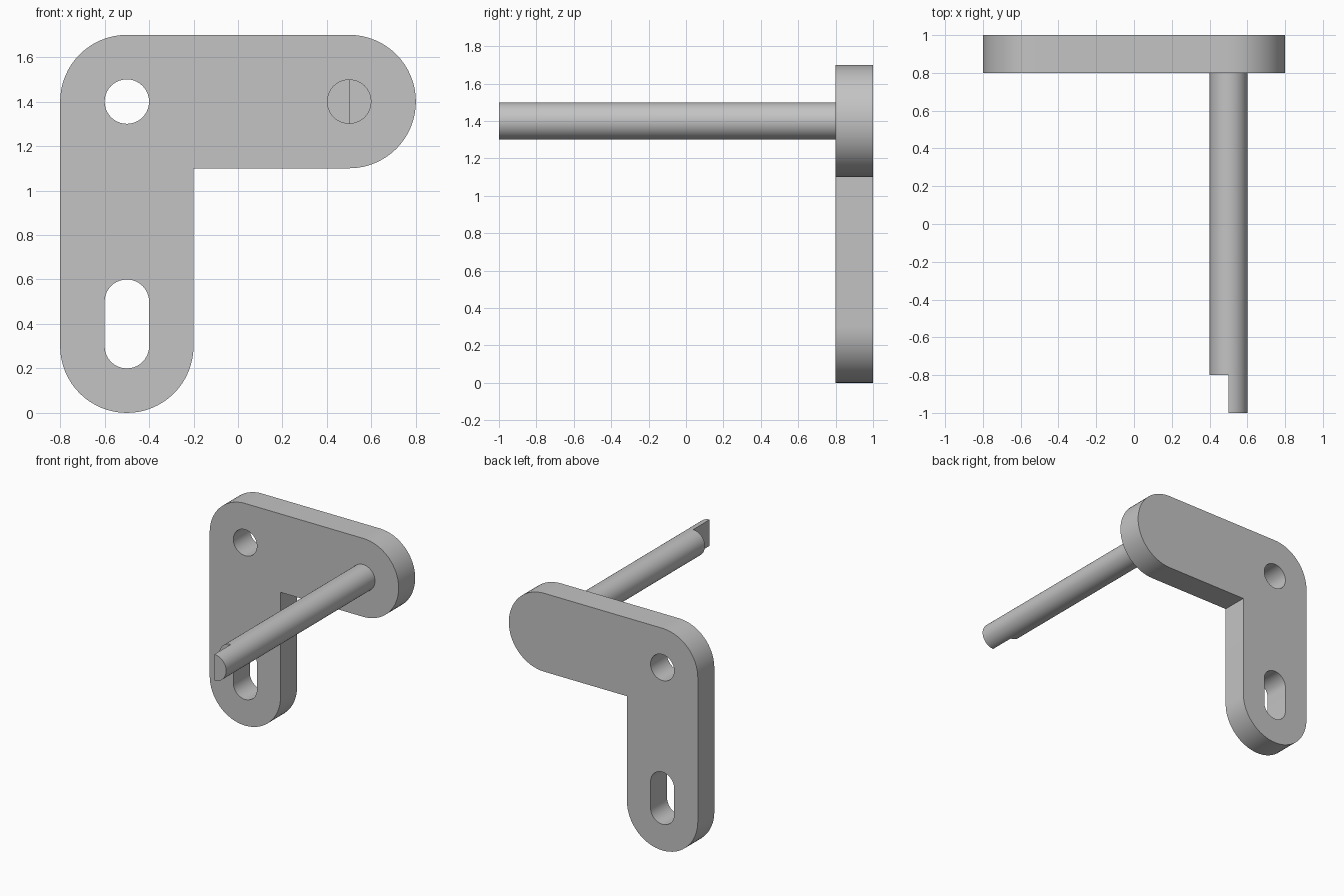
import bpy, bmesh, math
from mathutils import Vector

cube = bpy.data.objects.get("Cube")
if cube:
    bpy.data.objects.remove(cube, do_unlink=True)

steel = bpy.data.materials.new("grey_steel")
steel.use_nodes = True
grey = (0.55, 0.55, 0.55, 1)
steel.diffuse_color = grey
steel.node_tree.nodes["Principled BSDF"].inputs["Base Color"].default_value = grey


def arc(cx, cz, r, start, end, steps):
    """Points of a circular arc in the xz plane, angles in degrees."""
    angles = [math.radians(start + (end - start) * i / steps) for i in range(steps + 1)]
    return [(cx + r * math.cos(a), cz + r * math.sin(a)) for a in angles]


def add_loop(bm, points, y):
    verts = [bm.verts.new((x, y, z)) for x, z in points]
    return [bm.edges.new((v, verts[i - 1])) for i, v in enumerate(verts)]


def extrude(bm, faces, dy):
    """Extrude faces along y and return the moved faces."""
    out = bmesh.ops.extrude_face_region(bm, geom=faces)["geom"]
    moved = [g for g in out if isinstance(g, bmesh.types.BMVert)]
    bmesh.ops.translate(bm, verts=moved, vec=Vector((0, dy, 0)))
    return [g for g in out if isinstance(g, bmesh.types.BMFace)]


def finish(bm, name):
    bmesh.ops.recalc_face_normals(bm, faces=bm.faces[:])
    mesh = bpy.data.meshes.new(name)
    bm.to_mesh(mesh)
    bm.free()
    mesh.materials.append(steel)
    obj = bpy.data.objects.new(name, mesh)
    bpy.context.collection.objects.link(obj)
    bpy.ops.object.select_all(action="DESELECT")
    obj.select_set(True)
    bpy.context.view_layer.objects.active = obj
    bpy.ops.object.shade_smooth_by_angle(angle=math.radians(30))


# L-shaped plate with a round hole and a slot
left, right, low, high = -0.5, 0.5, 0.3, 1.4
outline = (arc(left, low, 0.3, 180, 360, 32) + [(-0.2, 1.1)]
           + arc(right, high, 0.3, -90, 90, 32)
           + arc(left, high, 0.3, 90, 180, 16))
round_hole = arc(left, high, 0.1, 0, 360, 40)[:-1]
slot = arc(left, 0.3, 0.1, 180, 360, 20) + arc(left, 0.5, 0.1, 0, 180, 20)
bm = bmesh.new()
edges = []
for points in (outline, round_hole, slot):
    edges += add_loop(bm, points, 0.8)
bmesh.ops.triangle_fill(bm, edges=edges, use_beauty=True, normal=(0, -1, 0))
extrude(bm, bm.faces[:], 0.2)
finish(bm, "bracket_plate")

# Pin: a full round shaft ending in a half-round tip
bm = bmesh.new()
steps = 20
ring = [bm.verts.new((x, 0.8, z))
        for x, z in arc(right, high, 0.1, -90, 270, 2 * steps)[:-1]]
halves = [bm.faces.new(ring[:steps + 1]), bm.faces.new(ring[steps:] + ring[:1])]
ends = extrude(bm, halves, -1.6)
tip = max(ends, key=lambda f: f.calc_center_median().x)
extrude(bm, [tip], -0.2)
finish(bm, "pin")
